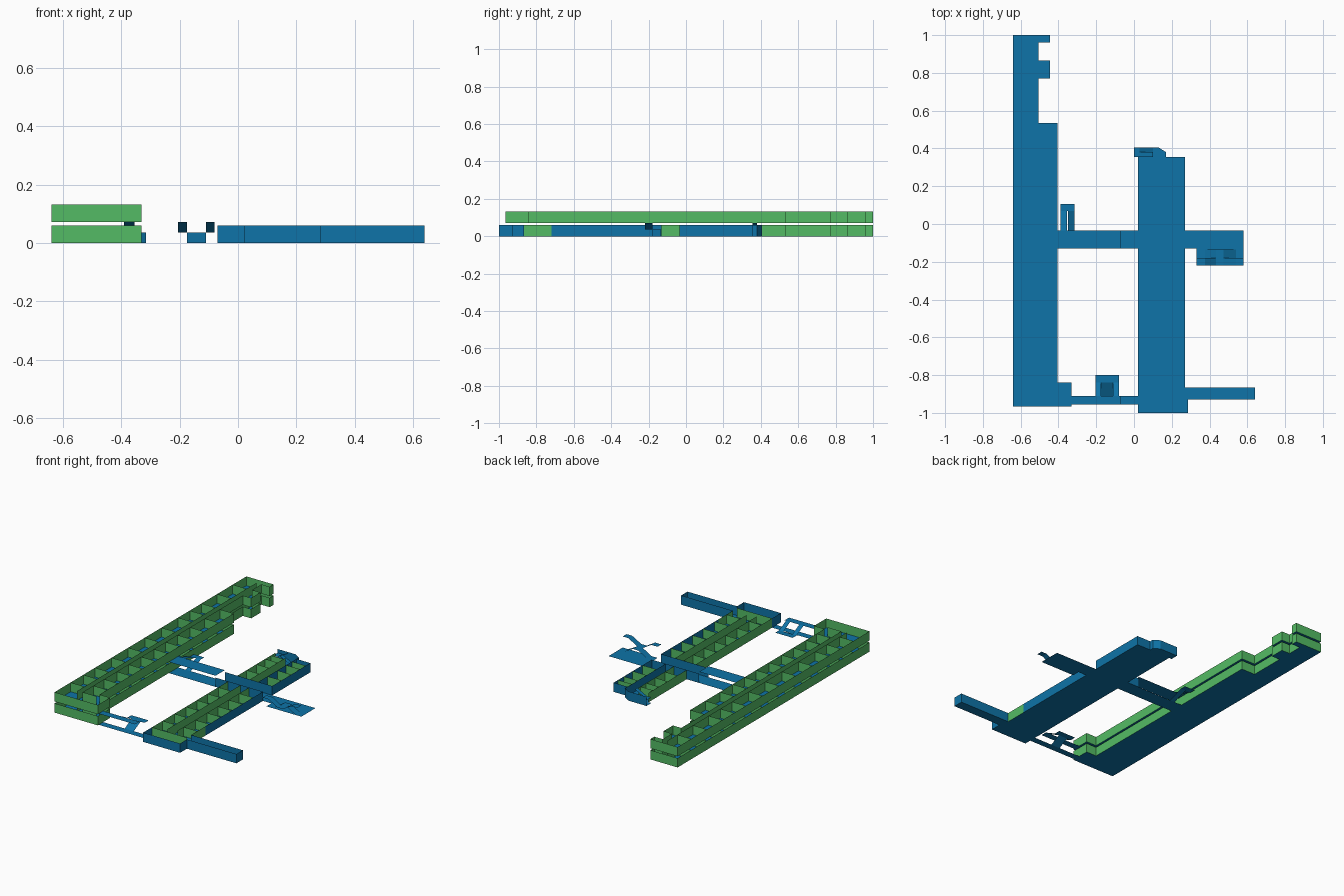
import bpy

cube = bpy.data.objects.get("Cube")
if cube:
    bpy.data.objects.remove(cube, do_unlink=True)


def material(name, rgb):
    m = bpy.data.materials.new(name)
    m.use_nodes = True
    m.diffuse_color = (*rgb, 1)
    m.node_tree.nodes["Principled BSDF"].inputs["Base Color"].default_value = (*rgb, 1)
    return m


BLUE = material("floor blue", (0.0044, 0.174, 0.392))
GREEN = material("wall green", (0.088, 0.50, 0.128))
UP, H = 0.072, 0.06          # upper storey level, wall height


def sheet(name, mat, polys):
    """One object from a list of flat polygons."""
    verts, faces = [], []
    for p in polys:
        faces.append(range(len(verts), len(verts) + len(p)))
        verts += p
    me = bpy.data.meshes.new(name)
    me.from_pydata(verts, [], [list(f) for f in faces])
    me.materials.append(mat)
    me.update()
    ob = bpy.data.objects.new(name, me)
    bpy.context.collection.objects.link(ob)
    return ob


def flat(pts, z=0):
    return [(x, y, z) for x, y in pts]


def rect(x0, x1, y0, y1, z=0):
    return flat([(x0, y0), (x1, y0), (x1, y1), (x0, y1)], z)


def walls(pts, z=0, h=H, closed=False):
    """Upright panels along a plan path."""
    ends = pts[1:] + (pts[:1] if closed else [])
    return [[(*a, z), (*b, z), (*b, z + h), (*a, z + h)] for a, b in zip(pts, ends)]


def ramp_x(xa, za, xb, zb, y0, y1):
    return [(xa, y0, za), (xb, y0, zb), (xb, y1, zb), (xa, y1, za)]


def ramp_y(ya, za, yb, zb, x0, x1):
    return [(x0, ya, za), (x1, ya, za), (x1, yb, zb), (x0, yb, zb)]


# Long two-storey wing: floor plates, outer walls, room partitions
wing_plan = [(-.64, -.965), (-.33, -.965), (-.33, -.84), (-.405, -.84), (-.405, .535),
             (-.505, .535), (-.505, .77), (-.445, .77), (-.445, .865), (-.505, .865),
             (-.505, .96), (-.445, .96), (-.445, 1), (-.64, 1)]
west_rooms = [-.80, -.67, -.55, -.38, -.21, -.04, .13, .30, .42, .54, .70, .86]
east_rooms = [-.87, -.76, -.65, -.52, -.40, -.27, -.14, -.02, .10, .23, .38]
for label, z in (("lower", 0), ("upper", UP)):
    sheet(f"wing_{label}_floor", BLUE, [flat(wing_plan, z)])
    sheet(f"wing_{label}_outer_walls", GREEN, walls(wing_plan, z, closed=True))
    parts = walls([(-.54, -.88), (-.54, .96)], z) + walls([(-.505, -.87), (-.505, .535)], z)
    for y in west_rooms:
        parts += walls([(-.64, y), (-.54, y)], z)
    for y in east_rooms:
        parts += walls([(-.505, y), (-.405, y)], z)
    sheet(f"wing_{label}_partitions", GREEN, parts)

# Short one-storey block with its front lobby and side arm
sheet("block_floor", BLUE, [rect(.02, .27, -.91, .355), rect(.02, .285, -1, -.91)])
sheet("arm_floor", BLUE, [rect(.27, .64, -.91, -.865), rect(.285, .64, -.93, -.91)])
sheet("lobby_walls", BLUE, walls([(.285, -.93), (.285, -1), (.02, -1), (.02, -.91)]))
sheet("arm_walls", BLUE, walls([(.285, -.93), (.64, -.93), (.64, -.865), (.27, -.865)]))
sheet("block_green_walls", GREEN,
      walls([(.02, -.91), (.02, -.13)]) + walls([(.02, -.035), (.02, .355)])
      + walls([(.27, -.865), (.27, -.72)]) + walls([(.02, -.91), (.27, -.91)]))
sheet("block_blue_walls", BLUE,
      walls([(.27, -.72), (.27, -.13)])
      + walls([(.27, -.035), (.27, .355), (.17, .355)]) + walls([(.17, -.035), (.17, .355)]))
parts = walls([(.11, -.88), (.11, -.13)]) + walls([(.17, -.86), (.17, -.13)])
parts += walls([(.11, -.035), (.11, .33)])
for y in (-.80, -.68, -.56, -.45, -.34, -.23, .06, .16, .25, .31):
    parts += walls([(.02, y), (.11, y)]) + walls([(.17, y), (.27, y)])
sheet("block_partitions", GREEN, parts)

# Cross corridor, with an upper bridge to the wing
sheet("corridor_floor", BLUE, [rect(-.405, .02, -.13, -.035), rect(.27, .58, -.13, -.035)])
sheet("corridor_walls", BLUE,
      walls([(-.07, -.13), (.27, -.13)]) + walls([(-.07, -.035), (.27, -.035)]))
sheet("corridor_bridge", BLUE, [rect(-.405, -.07, -.13, -.035, UP)])

# Front link between the wing and the lobby, on both levels
sheet("front_link_floor", BLUE, [rect(-.33, .02, -.955, -.91)])
sheet("front_link_bridge", BLUE, [rect(-.33, -.07, -.955, -.91, UP)])

# Front stair: middle flight up to a landing, two flights back
sheet("front_stair", BLUE, [
    ramp_y(-.91, 0, -.84, .036, -.175, -.11),
    rect(-.205, -.08, -.84, -.80, .036),
    ramp_y(-.84, .036, -.91, UP, -.205, -.175),
    ramp_y(-.84, .036, -.91, UP, -.11, -.08)])

# Wing stair beside the bridge
sheet("wing_stair", BLUE, [
    ramp_y(-.035, 0, .07, .036, -.35, -.315),
    rect(-.39, -.315, .07, .105, .036),
    ramp_y(.07, .036, -.035, UP, -.39, -.355)])

# Side stair at the corridor's outer end
sheet("side_stair", BLUE, [
    rect(.33, .58, -.18, -.13),
    ramp_x(.375, 0, .435, .036, -.18, -.135), ramp_x(.54, 0, .475, .036, -.18, -.135),
    rect(.435, .475, -.22, -.135, .036),
    ramp_x(.435, .036, .375, UP, -.22, -.18), ramp_x(.475, .036, .54, UP, -.22, -.18),
    rect(.33, .375, -.22, -.18, UP), rect(.54, .58, -.22, -.18, UP)])

# Back stair and its chamfered porch
porch = [(.17, .355), (.17, .38), (.13, .405), (0, .405), (0, .355)]
sheet("porch_floor", BLUE, [flat(porch)])
sheet("porch_walls", BLUE, walls(porch[:4]))
sheet("back_stair", BLUE, [
    ramp_x(.10, 0, .03, .036, .38, .404),
    rect(.001, .03, .356, .404, .036),
    ramp_x(.03, .036, .10, UP, .356, .38)])
